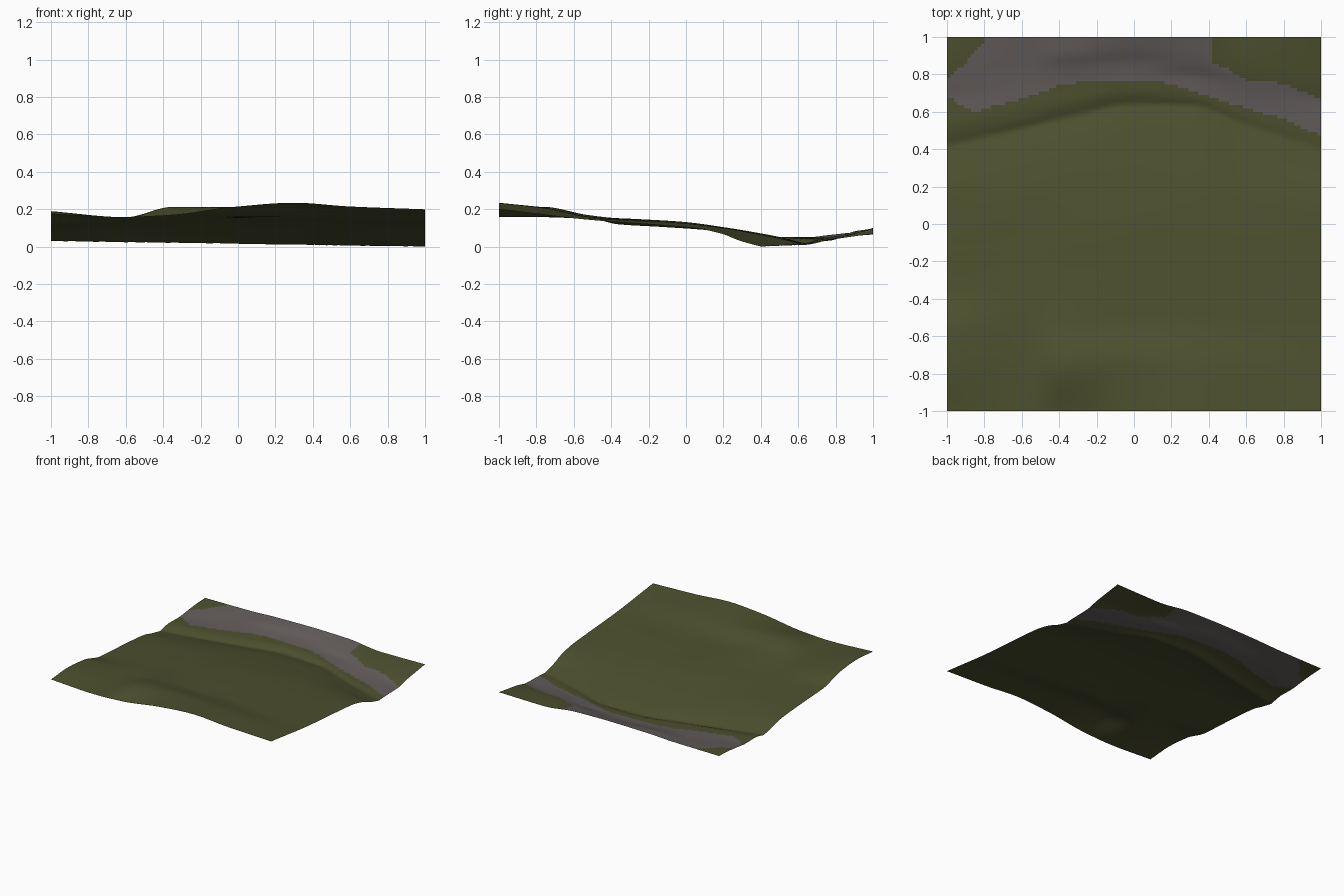
import bpy, bmesh

if "Cube" in bpy.data.objects:
    bpy.data.objects.remove(bpy.data.objects["Cube"])

N = 110  # grid cells per side


def smooth(xs, ys, x):
    """Hermite curve through the points (xs, ys) with clamped slopes."""
    n = len(xs)
    i = 0
    while i < n - 2 and x > xs[i + 1]:
        i += 1
    sec = [(ys[k + 1] - ys[k]) / (xs[k + 1] - xs[k]) for k in range(n - 1)]

    def slope(k):
        if k == 0:
            return sec[0]
        if k == n - 1:
            return sec[-1]
        a, b = sec[k - 1], sec[k]
        return 0 if a * b <= 0 else 2 * a * b / (a + b)

    h = xs[i + 1] - xs[i]
    t = min(max((x - xs[i]) / h, 0), 1)
    return ((2*t**3 - 3*t**2 + 1) * ys[i] + (t**3 - 2*t**2 + t) * h * slope(i)
            + (3*t**2 - 2*t**3) * ys[i + 1] + (t**3 - t**2) * h * slope(i + 1))


def linear(pts, x):
    for (x0, y0), (x1, y1) in zip(pts, pts[1:]):
        if x <= x1:
            return y0 + (y1 - y0) * (x - x0) / (x1 - x0)
    return pts[-1][1]


# Cross-sections at these x positions; the ditch line divides front and back
SX = [-1, -0.6, -0.35, 0, 0.3, 0.6, 1]
DITCH = [0.42, 0.51, 0.57, 0.64, 0.635, 0.53, 0.40]
FRONT_T = [0, 0.15, 0.3, 0.45, 0.6, 0.75, 0.85, 0.92, 1]
FRONT_Z = [
    [.180, .195, .178, .125, .112, .098, .084, .060, .035],
    [.163, .163, .155, .140, .125, .108, .085, .062, .028],
    [.174, .218, .175, .148, .132, .107, .083, .060, .025],
    [.220, .217, .165, .153, .138, .105, .077, .055, .020],
    [.240, .213, .165, .150, .133, .103, .073, .050, .015],
    [.220, .200, .162, .147, .130, .104, .073, .045, .010],
    [.205, .180, .155, .137, .122, .104, .075, .037, .006],
]
BACK_T = [0, 0.1, 0.2, 0.4, 0.6, 0.8, 1]
BACK_Z = [
    [.035, .050, .058, .056, .068, .080, .086],
    [.028, .045, .052, .055, .062, .075, .090],
    [.025, .040, .050, .053, .065, .090, .100],
    [.020, .035, .045, .050, .060, .085, .105],
    [.015, .030, .035, .040, .065, .085, .100],
    [.010, .020, .022, .035, .055, .065, .070],
    [.006, .010, .012, .015, .040, .058, .075],
]

# Edges of the grey stony strip
LOWER = [(-1, .68), (-.86, .60), (-.6, .67), (-.4, .74), (-.2, .77), (.1, .77),
         (.22, .74), (.4, .68), (.6, .62), (.8, .56), (1, .47)]
UPPER = [(-1, .77), (-.9, .86), (-.8, .98), (-.76, 1.1), (.42, 1.1), (.425, .86),
         (.5, .83), (.6, .77), (.8, .75), (1, .67)]


def material(name, rgb):
    m = bpy.data.materials.new(name)
    m.diffuse_color = (*rgb, 1)
    m.use_nodes = True
    m.node_tree.nodes["Principled BSDF"].inputs["Base Color"].default_value = m.diffuse_color
    return m


# Ground sheet
bm = bmesh.new()
grid = []
for i in range(N + 1):
    x = -1 + 2 * i / N
    yc = smooth(SX, DITCH, x)
    front = [smooth(SX, [r[k] for r in FRONT_Z], x) for k in range(len(FRONT_T))]
    back = [smooth(SX, [r[k] for r in BACK_Z], x) for k in range(len(BACK_T))]
    col = []
    for j in range(N + 1):
        y = -1 + 2 * j / N
        if y <= yc:
            z = smooth(FRONT_T, front, (y + 1) / (yc + 1))
        else:
            z = smooth(BACK_T, back, (y - yc) / (1 - yc))
        col.append(bm.verts.new((x, y, z)))
    grid.append(col)

# Rest the lowest point on z = 0
low = min(v.co.z for v in bm.verts)
for v in bm.verts:
    v.co.z -= low

# Faces, coloured by the strip outline
for i in range(N):
    for j in range(N):
        f = bm.faces.new((grid[i][j], grid[i + 1][j], grid[i + 1][j + 1], grid[i][j + 1]))
        f.smooth = True
        c = f.calc_center_median()
        f.material_index = int(linear(LOWER, c.x) < c.y < linear(UPPER, c.x))

mesh = bpy.data.meshes.new("ground")
bm.to_mesh(mesh)
bm.free()
mesh.materials.append(material("olive grass", (.075, .081, .028)))
mesh.materials.append(material("grey stone", (.122, .108, .104)))
ground = bpy.data.objects.new("ground", mesh)
bpy.context.collection.objects.link(ground)
